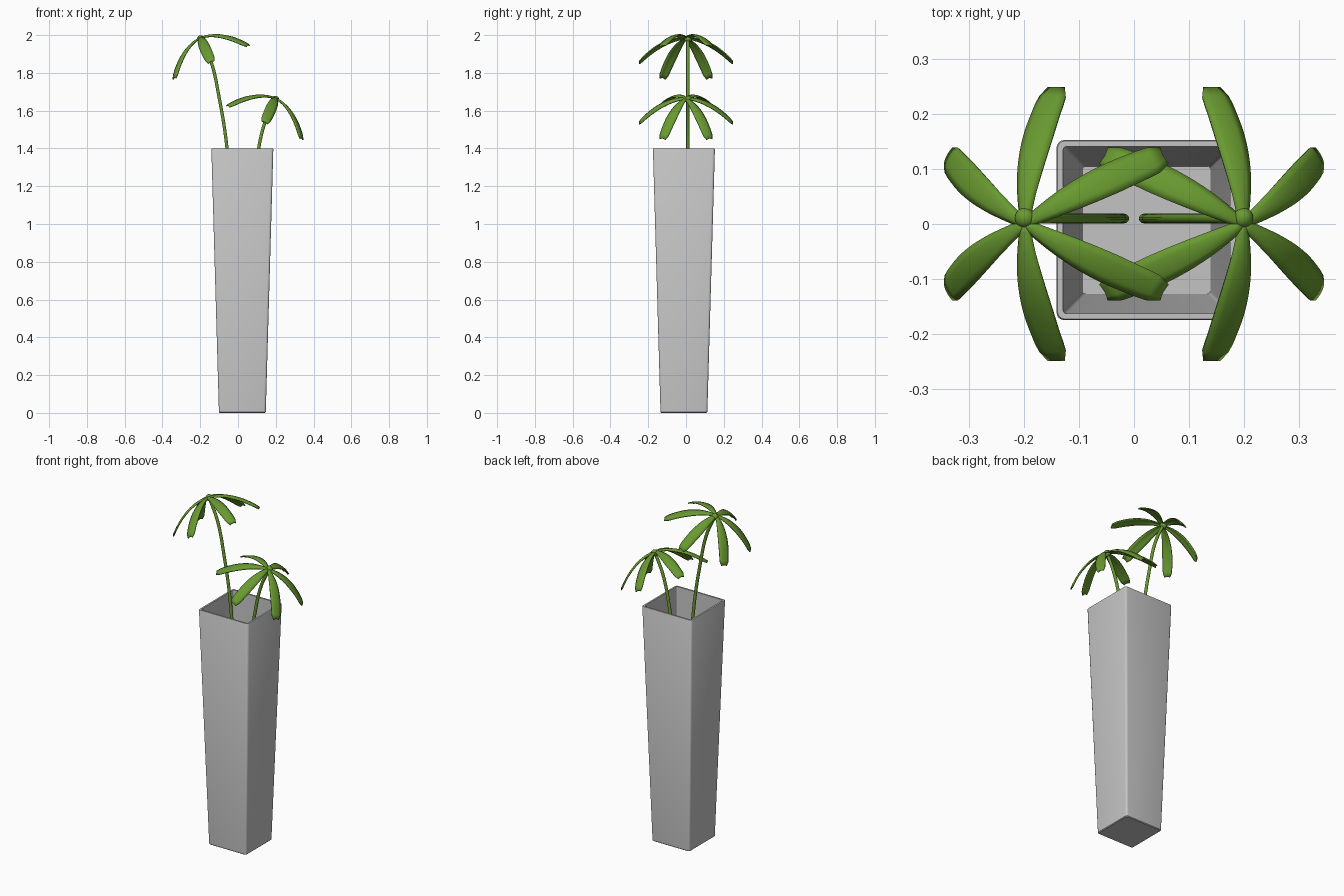
import bpy, bmesh, math
from mathutils import Matrix, Vector

cube = bpy.data.objects.get("Cube")
if cube:
    bpy.data.objects.remove(cube, do_unlink=True)


def material(name, rgb):
    m = bpy.data.materials.new(name)
    m.use_nodes = True
    m.diffuse_color = (*rgb, 1)
    m.node_tree.nodes["Principled BSDF"].inputs["Base Color"].default_value = (*rgb, 1)
    return m


GREY = material("pale grey", (0.55, 0.55, 0.55))
GREEN = material("leaf green", (0.14, 0.32, 0.03))


def finish(bm, name, mat, angle=40):
    bmesh.ops.recalc_face_normals(bm, faces=bm.faces)
    mesh = bpy.data.meshes.new(name)
    bm.to_mesh(mesh)
    bm.free()
    mesh.materials.append(mat)
    ob = bpy.data.objects.new(name, mesh)
    bpy.context.collection.objects.link(ob)
    bpy.ops.object.select_all(action="DESELECT")
    ob.select_set(True)
    bpy.context.view_layer.objects.active = ob
    bpy.ops.object.shade_smooth_by_angle(angle=math.radians(angle))
    return ob


def rounded_square(bm, half, radius, z, cx, cy, steps=4):
    ring = []
    for corner in range(4):
        mid = math.pi / 4 + corner * math.pi / 2
        ox = math.copysign(half - radius, math.cos(mid))
        oy = math.copysign(half - radius, math.sin(mid))
        for i in range(steps + 1):
            a = (corner + i / steps) * math.pi / 2
            ring.append(bm.verts.new((cx + ox + radius * math.cos(a),
                                      cy + oy + radius * math.sin(a), z)))
    return ring


# Tapered square vase: outside, rim, inside wall, floor
def build_vase():
    bm = bmesh.new()
    sections = [(0.120, 0.010, 0), (0.124, 0.012, 0.004), (0.164, 0.014, 1.396),
                (0.162, 0.013, 1.4), (0.152, 0.006, 1.4), (0.116, 0.005, 0.08)]
    rings = [rounded_square(bm, h, r, z, 0.023, -0.011) for h, r, z in sections]
    for a, b in zip(rings, rings[1:]):
        for i in range(len(a)):
            j = (i + 1) % len(a)
            bm.faces.new((a[i], a[j], b[j], b[i]))
    bm.faces.new(rings[0])
    bm.faces.new(rings[-1])
    finish(bm, "vase", GREY)


# Half width of a leaf along its length, t from 0 to 1
def leaf_half_width(t):
    if t > 0.9:
        return 0.027 - 0.011 * ((t - 0.9) / 0.1) ** 2
    return 0.007 + 0.022 * math.sin(min(t / 0.7, 1) * math.pi / 2) - 0.01 * max(t - 0.7, 0)


# Six drooping leaves around a tilted hub, with a curved stem
def build_plant(prefix, side, drop):
    hub = Vector((side * 0.198, 0, 1.983 - drop))
    tilt = Matrix.Translation(hub) @ Matrix.Rotation(side * math.radians(24), 4, "Y")

    bm = bmesh.new()
    rows, cols = 16, 4
    for k in range(6):
        spin = tilt @ Matrix.Rotation(math.radians(30 + 60 * k), 4, "Z")
        grid = []
        for i in range(rows + 1):
            t = i / rows
            w = leaf_half_width(t)
            line = []
            for j in range(cols + 1):
                u = 2 * j / cols - 1
                co = Vector((0.247 * t, w * u, 0.004 - 0.139 * t ** 2 - 0.006 * u * u))
                line.append(bm.verts.new(spin @ co))
            grid.append(line)
        for a, b in zip(grid, grid[1:]):
            for j in range(cols):
                bm.faces.new((a[j], a[j + 1], b[j + 1], b[j]))
    leaves = finish(bm, prefix + "_leaves", GREEN)
    thick = leaves.modifiers.new("thickness", "SOLIDIFY")
    thick.thickness = 0.006
    thick.offset = 0

    # Rounded bud in the middle of the leaves
    bm = bmesh.new()
    bmesh.ops.create_uvsphere(bm, u_segments=20, v_segments=12, radius=0.019,
                              matrix=Matrix.Translation(hub + Vector((0, 0.011, -0.003))))
    finish(bm, prefix + "_bud", GREEN, 60)

    # Stem reaching down into the vase
    path = [(0.196, 1.98), (0.143, 1.86), (0.100, 1.67),
            (0.058, 1.4), (0.030, 1.0), (0.018, 0.6)]
    curve = bpy.data.curves.new(prefix + "_stem", "CURVE")
    curve.dimensions = "3D"
    curve.bevel_depth = 0.009
    curve.bevel_resolution = 3
    curve.use_fill_caps = True
    curve.resolution_u = 8
    spline = curve.splines.new("BEZIER")
    spline.bezier_points.add(len(path) - 1)
    for p, (x, z) in zip(spline.bezier_points, path):
        p.co = (side * x, 0.01, z - drop)
        p.handle_left_type = p.handle_right_type = "AUTO"
    curve.materials.append(GREEN)
    stem = bpy.data.objects.new(prefix + "_stem", curve)
    bpy.context.collection.objects.link(stem)


build_vase()
build_plant("tall_right", -1, 0)
build_plant("short_left", 1, 0.32)
